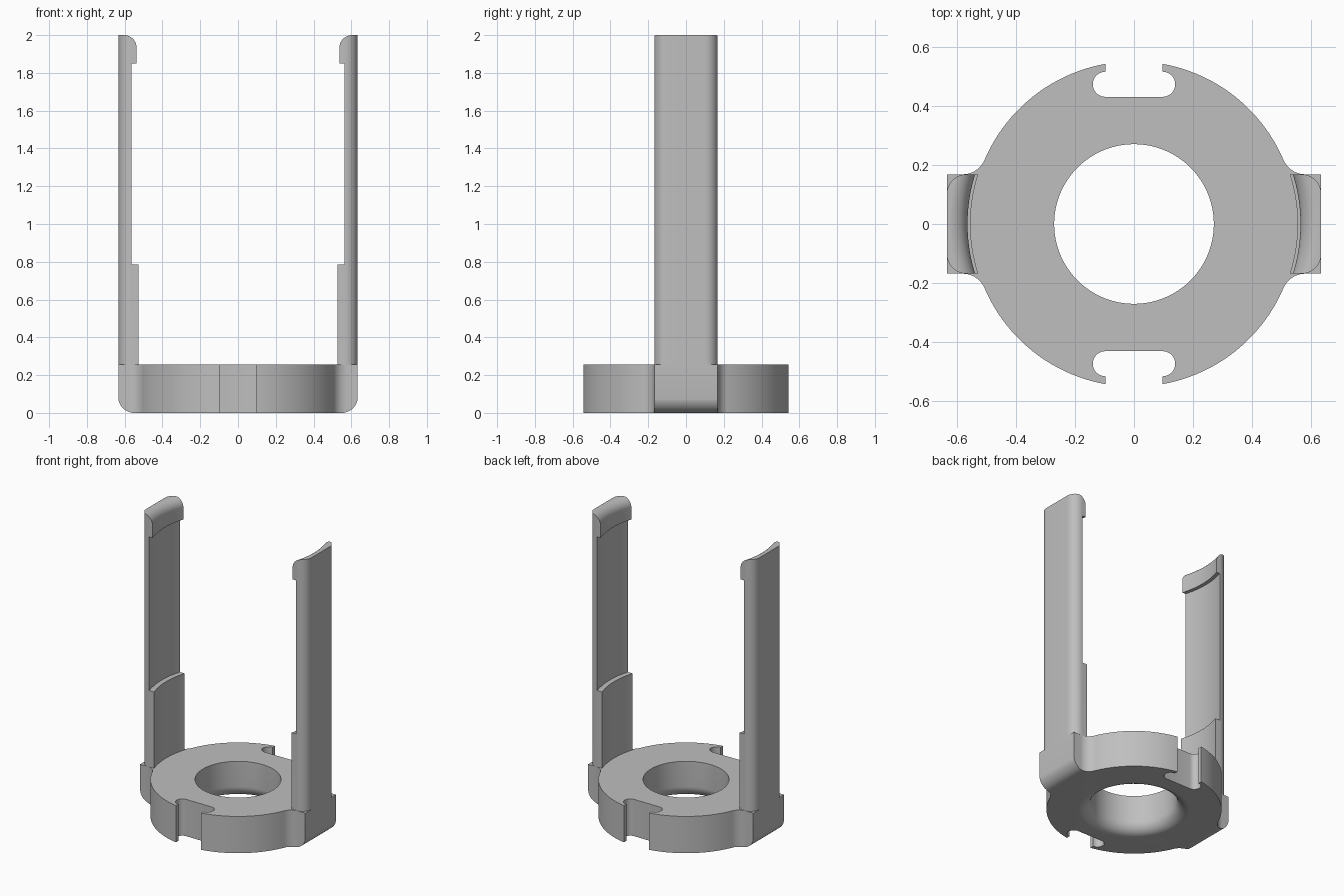
import bpy, bmesh
from math import sin, cos, radians, degrees, atan2, acos

cube = bpy.data.objects.get("Cube")
if cube:
    bpy.data.objects.remove(cube, do_unlink=True)

grey = bpy.data.materials.new("mid_grey")
grey.use_nodes = True
COLOUR = (0.52, 0.52, 0.52, 1)
grey.diffuse_color = COLOUR
grey.node_tree.nodes["Principled BSDF"].inputs["Base Color"].default_value = COLOUR

DISC_R, EAR_X, EAR_Y, BASE_H, TOP = 0.55, 0.633, 0.168, 0.255, 2.0


def arc(cx, cy, r, a0, a1, n):
    """Points along an arc, angles in degrees."""
    angles = [radians(a0 + (a1 - a0) * i / n) for i in range(n + 1)]
    return [(cx + r * cos(a), cy + r * sin(a)) for a in angles]


def make_object(name, bm):
    bmesh.ops.remove_doubles(bm, verts=bm.verts, dist=1e-5)
    bmesh.ops.recalc_face_normals(bm, faces=bm.faces)
    mesh = bpy.data.meshes.new(name)
    bm.to_mesh(mesh)
    bm.free()
    mesh.materials.append(grey)
    ob = bpy.data.objects.new(name, mesh)
    bpy.context.collection.objects.link(ob)
    return ob


def prism(name, points, direction):
    """Extrude a closed outline of 3D points."""
    bm = bmesh.new()
    face = bm.faces.new([bm.verts.new(p) for p in points])
    grown = bmesh.ops.extrude_face_region(bm, geom=[face])
    verts = [v for v in grown["geom"] if isinstance(v, bmesh.types.BMVert)]
    bmesh.ops.translate(bm, verts=verts, vec=direction)
    return make_object(name, bm)


def lathe(name, profile, steps):
    """Revolve an (r, z) profile around the z axis."""
    bm = bmesh.new()
    verts = [bm.verts.new((r, 0, z)) for r, z in profile]
    edges = [bm.edges.new(pair) for pair in zip(verts, verts[1:])]
    bmesh.ops.spin(bm, geom=verts + edges, cent=(0, 0, 0), axis=(0, 0, 1),
                   angle=radians(360), steps=steps)
    ob = make_object(name, bm)
    ob.hide_render = True
    return ob


def cut(ob, tool, operation):
    mod = ob.modifiers.new("cut", "BOOLEAN")
    mod.operation, mod.object, mod.solver = operation, tool, "EXACT"
    select(ob)
    bpy.ops.object.modifier_apply(modifier=mod.name)


def select(ob):
    bpy.ops.object.select_all(action="DESELECT")
    ob.select_set(True)
    bpy.context.view_layer.objects.active = ob


def mirrored(points):
    return points + [(-x, y) for x, y in reversed(points)]


# Base ring: one quarter of the outline, from the side ear to the hooked slot
blend, slot_x, lobe_r, lobe_y = 0.08, 0.097, 0.0425, 0.4725
blend_y = EAR_Y + blend
blend_x = ((DISC_R + blend) ** 2 - blend_y ** 2) ** 0.5
join = degrees(atan2(blend_y, blend_x))
quarter = [(EAR_X, EAR_Y)]
quarter += arc(blend_x, blend_y, blend, -90, join - 180, 10)
quarter += arc(0, 0, DISC_R, join, degrees(acos(slot_x / DISC_R)), 32)[1:]
quarter += arc(slot_x, lobe_y, lobe_r, 90, -90, 14)
half = mirrored(quarter)
outline = half + [(-x, -y) for x, y in half]
base = prism("base_ring", [(x, y, -0.05) for x, y in outline], (0, 0, BASE_H + 0.05))

# Rounded lower outer edges of the ears
round_r = 0.085
side = [(EAR_X + 0.001, 0.4)] + arc(EAR_X + 0.001 - round_r, round_r, round_r, 0, -90, 12)
envelope = prism("ear_rounding_helper", [(x, -1, z) for x, z in mirrored(side)], (0, 2, 0))
envelope.hide_render = True
cut(base, envelope, "INTERSECT")

# Central hole flaring out at the bottom
hole_r, flare = 0.27, 0.08
hole = [(0, 0.4), (hole_r, 0.4)]
hole += arc(hole_r + flare, flare - 0.0005, flare, 180, 270, 12)
hole += [(hole_r + flare, -0.1), (0, -0.1)]
hole_tool = lathe("hole_helper", hole, 96)
cut(base, hole_tool, "DIFFERENCE")

# Inner surface of the arms: thick foot, thin shaft, hooked and rounded tip
foot_r, shaft_r, hook_r, tip = 0.553, 0.588, 0.563, 0.065
inner = [(0, 0.1), (foot_r, 0.1), (foot_r, 0.785), (shaft_r, 0.785),
         (shaft_r, 1.85), (hook_r, 1.85)]
inner += arc(hook_r + tip, TOP - tip + 0.0005, tip, 180, 90, 12)
inner += [(hook_r + tip, 2.1), (0, 2.1)]
inner_tool = lathe("arm_inner_helper", inner, 128)

# Two upright arms with rounded outer corners
corner = 0.066
arm_half = arc(EAR_X - corner, EAR_Y - corner, corner, 0, 90, 12) + [(0.45, EAR_Y)]
arm_plan = arm_half + [(x, -y) for x, y in reversed(arm_half)]
parts = [base]
for name, s in (("left_arm", 1), ("right_arm", -1)):
    arm = prism(name, [(s * x, y, BASE_H) for x, y in arm_plan], (0, 0, TOP - BASE_H))
    cut(arm, inner_tool, "DIFFERENCE")
    parts.append(arm)

for tool in (envelope, hole_tool, inner_tool):
    bpy.data.objects.remove(tool, do_unlink=True)

for ob in parts:
    select(ob)
    bpy.ops.object.shade_smooth_by_angle(angle=radians(30))
